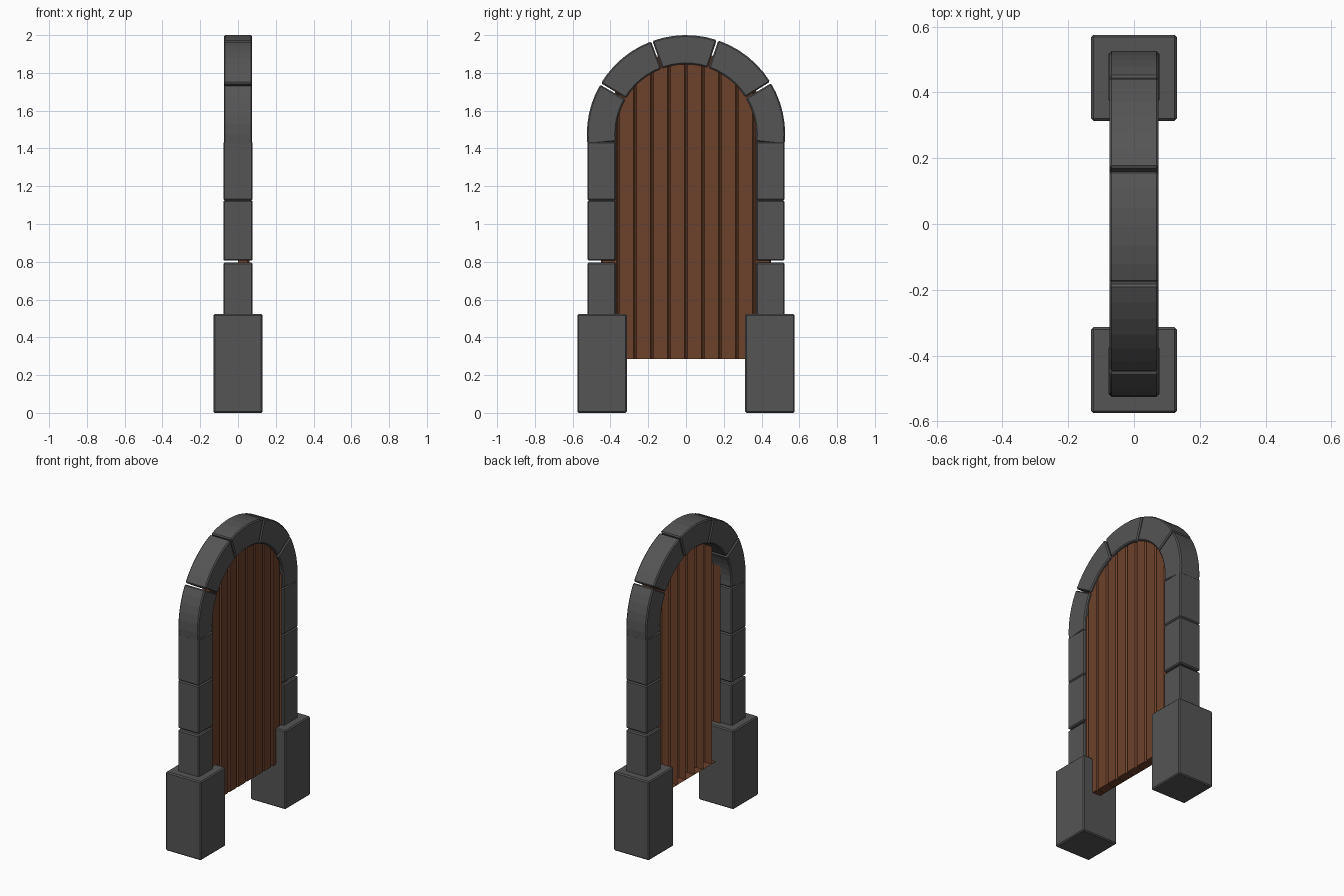
import bpy, bmesh, math

if "Cube" in bpy.data.objects:
    bpy.data.objects.remove(bpy.data.objects["Cube"])

ZC = 1.475                      # centre height of the arch circle
brown = bpy.data.materials.new("door_wood")
brown.diffuse_color = (0.155, 0.053, 0.024, 1)
brown.use_nodes = True
brown.node_tree.nodes["Principled BSDF"].inputs["Base Color"].default_value = brown.diffuse_color
stone = bpy.data.materials.new("dark_stone")
stone.diffuse_color = (0.09, 0.09, 0.09, 1)
stone.use_nodes = True
stone.node_tree.nodes["Principled BSDF"].inputs["Base Color"].default_value = stone.diffuse_color


def prism(name, outline, x0, x1, bevel=0.007):
    """Extrude a (y, z) outline along x and soften its edges."""
    bm = bmesh.new()
    near = [bm.verts.new((x0, y, z)) for y, z in outline]
    far = [bm.verts.new((x1, y, z)) for y, z in outline]
    bm.faces.new(near)
    bm.faces.new(far[::-1])
    n = len(outline)
    for i in range(n):
        j = (i + 1) % n
        bm.faces.new((near[j], near[i], far[i], far[j]))
    bmesh.ops.recalc_face_normals(bm, faces=bm.faces)
    sharp = [e for e in bm.edges if e.calc_face_angle(0) > math.radians(35)]
    bmesh.ops.bevel(bm, geom=sharp, offset=bevel, segments=1, affect='EDGES')
    me = bpy.data.meshes.new(name)
    bm.to_mesh(me)
    bm.free()
    me.materials.append(stone)
    ob = bpy.data.objects.new(name, me)
    bpy.context.collection.objects.link(ob)
    return ob


def block(name, y0, y1, z0, z1, hx):
    return prism(name, [(y0, z0), (y1, z0), (y1, z1), (y0, z1)], -hx, hx)


# Plinths and column stones on both sides
for side, s in (("left", -1), ("right", 1)):
    block(f"plinth_{side}", s * 0.313, s * 0.575, 0.0, 0.523, 0.13)
    for i, (z0, z1) in enumerate([(0.50, 0.795), (0.806, 1.125), (1.125, 1.435)]):
        block(f"column_stone_{side}_{i}", s * 0.371, s * 0.522, z0, z1, 0.078)

# Arch stones: wedge sectors between inner and outer radius
for k, (a0, a1) in enumerate([(-6, 31), (32, 71), (72, 109.8), (110.6, 149), (150, 186)]):
    steps = 6
    angs = [math.radians(a0 + (a1 - a0) * i / steps) for i in range(steps + 1)]
    outline = [(0.525 * math.cos(a), ZC + 0.525 * math.sin(a)) for a in angs]
    outline += [(0.371 * math.cos(a), ZC + 0.371 * math.sin(a)) for a in reversed(angs)]
    prism(f"arch_stone_{k}", outline, -0.075, 0.075)


# Door planks: open at the back, chamfered on the front long edges
def top(y):
    return ZC + math.sqrt(max(0.0, 0.44 ** 2 - y * y))


W, G, Z0 = 0.09, 0.001, 0.285
section = [(0.0, 0.0), (0.05, 0.0), (0.06, 0.008), (0.06, W - 0.008 - 2 * G),
           (0.05, W - 2 * G), (0.0, W - 2 * G)]
for k in range(10):
    y0 = -0.45 + k * W + G
    bm = bmesh.new()
    low = [bm.verts.new((x, y0 + y, Z0)) for x, y in section]
    high = [bm.verts.new((x, y0 + y, top(y0 + y))) for x, y in section]
    for i in range(len(section) - 1):
        bm.faces.new((low[i], low[i + 1], high[i + 1], high[i]))
    bm.faces.new(low[::-1])
    bm.faces.new(high)
    me = bpy.data.meshes.new(f"door_plank_{k}")
    bm.to_mesh(me)
    bm.free()
    me.materials.append(brown)
    bpy.context.collection.objects.link(bpy.data.objects.new(me.name, me))
